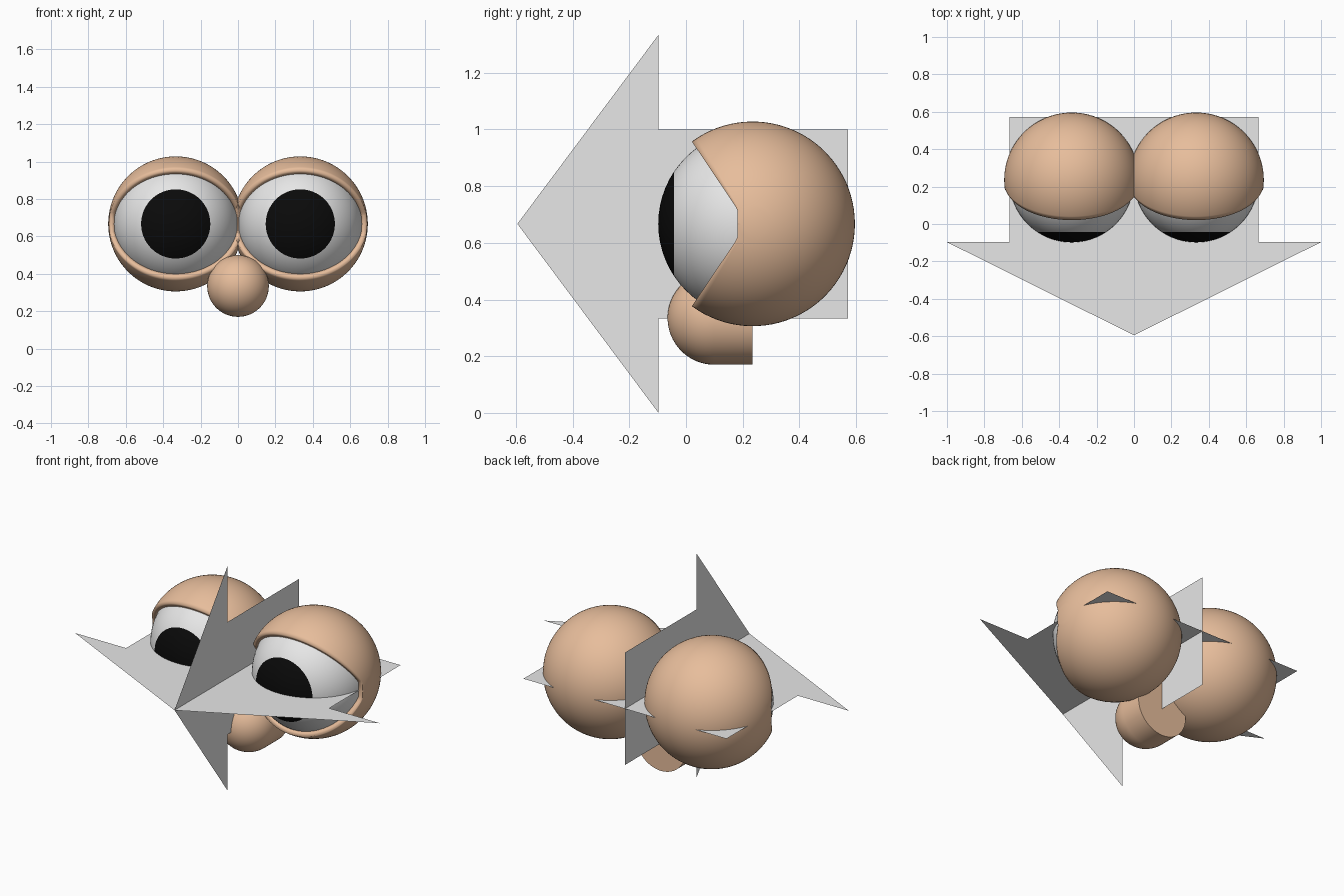
import bpy, bmesh
from math import sin, cos, acos, pi, radians
from mathutils import Matrix, Vector

cube = bpy.data.objects.get("Cube")
if cube:
    bpy.data.objects.remove(cube, do_unlink=True)

EYE_X, EYE_Y, EYE_Z = 0.333, 0.235, 0.667
EYE_R, LID_R = 0.333, 0.361


def material(name, rgb):
    m = bpy.data.materials.new(name)
    m.use_nodes = True
    m.diffuse_color = (*rgb, 1)
    bsdf = m.node_tree.nodes["Principled BSDF"]
    bsdf.inputs["Base Color"].default_value = (*rgb, 1)
    return m


skin = material("skin", (0.8, 0.51, 0.33))
white = material("white", (0.8, 0.8, 0.8))
black = material("black", (0.003, 0.003, 0.003))


def finish(name, bm, mats, location=(0, 0, 0), smooth=None):
    bmesh.ops.remove_doubles(bm, verts=bm.verts, dist=1e-5)
    bmesh.ops.recalc_face_normals(bm, faces=bm.faces)
    mesh = bpy.data.meshes.new(name)
    bm.to_mesh(mesh)
    bm.free()
    for m in mats:
        mesh.materials.append(m)
    obj = bpy.data.objects.new(name, mesh)
    obj.location = location
    bpy.context.collection.objects.link(obj)
    if smooth:
        bpy.ops.object.select_all(action="DESELECT")
        obj.select_set(True)
        bpy.context.view_layer.objects.active = obj
        bpy.ops.object.shade_smooth_by_angle(angle=radians(smooth))
    return obj


# Eyeball: poles point forward so the pupil is a clean cap
def eyeball(name, location):
    bm = bmesh.new()
    bmesh.ops.create_uvsphere(bm, u_segments=64, v_segments=32, radius=EYE_R,
                              matrix=Matrix.Rotation(pi / 2, 4, "X"))
    for f in bm.faces:
        f.material_index = int(f.calc_center_median().y < -0.277)
    finish(name, bm, [white, black], location, 40)


# Half opening angle of the lids on a ring of radius t around the x axis
def opening(t):
    if t <= 0.053:
        return 0
    return min(acos(0.0158 / t) - radians(33.9), acos(0.053 / t))


# Eyelids: one shell swept around the x axis, open in front
def eyelids(name, location):
    bm = bmesh.new()
    rows, cols = 64, 64
    grid = []
    for i in range(rows + 1):
        phi = pi * i / rows
        t = LID_R * sin(phi)
        a = opening(t)
        ring = []
        for j in range(cols + 1):
            th = a + (2 * pi - 2 * a) * j / cols
            ring.append(bm.verts.new((LID_R * cos(phi), -t * cos(th), t * sin(th))))
        grid.append(ring)
    for r0, r1 in zip(grid, grid[1:]):
        for j in range(cols):
            bm.faces.new((r0[j], r0[j + 1], r1[j + 1], r1[j]))
    obj = finish(name, bm, [skin], location, 60)
    shell = obj.modifiers.new("thickness", "SOLIDIFY")
    shell.thickness = 0.032
    shell.offset = -1


for side, s in (("left", 1), ("right", -1)):
    place = (s * EYE_X, EYE_Y, EYE_Z)
    eyeball(side + "_eyeball", place)
    eyelids(side + "_eyelids", place)

# Nose: round front, short straight barrel, flat back
bm = bmesh.new()
R = 0.165
profile = [(R * sin(k * pi / 32), -R * cos(k * pi / 32)) for k in range(17)]
profile += [(R, 0.135), (0, 0.135)]
verts = [bm.verts.new((x, y, 0)) for x, y in profile]
edges = [bm.edges.new(pair) for pair in zip(verts, verts[1:])]
bmesh.ops.spin(bm, geom=verts + edges, cent=(0, 0, 0), axis=(0, 1, 0),
               angle=2 * pi, steps=48)
finish("nose", bm, [skin], (0, 0.1, 0.335), 40)

# Two crossed flat arrows pointing forward
half = [(0.333 * 2, 0.572), (0.333 * 2, -0.097), (1, -0.097)]
outline = half + [(0, -0.595)] + [(-w, y) for w, y in reversed(half)]
for name, axis, scale in (("level_arrow", Vector((1, 0, 0)), 1),
                          ("upright_arrow", Vector((0, 0, 1)), 0.667)):
    bm = bmesh.new()
    # the upright arrow is narrower than the level one
    bm.faces.new([bm.verts.new(axis * (w * scale if scale == 1 else w * scale * (0.333 / 0.444 if w in (0.666, -0.666) else 1))
                               + Vector((0, y, 0))) for w, y in outline])
    finish(name, bm, [white], (0, 0, EYE_Z))
